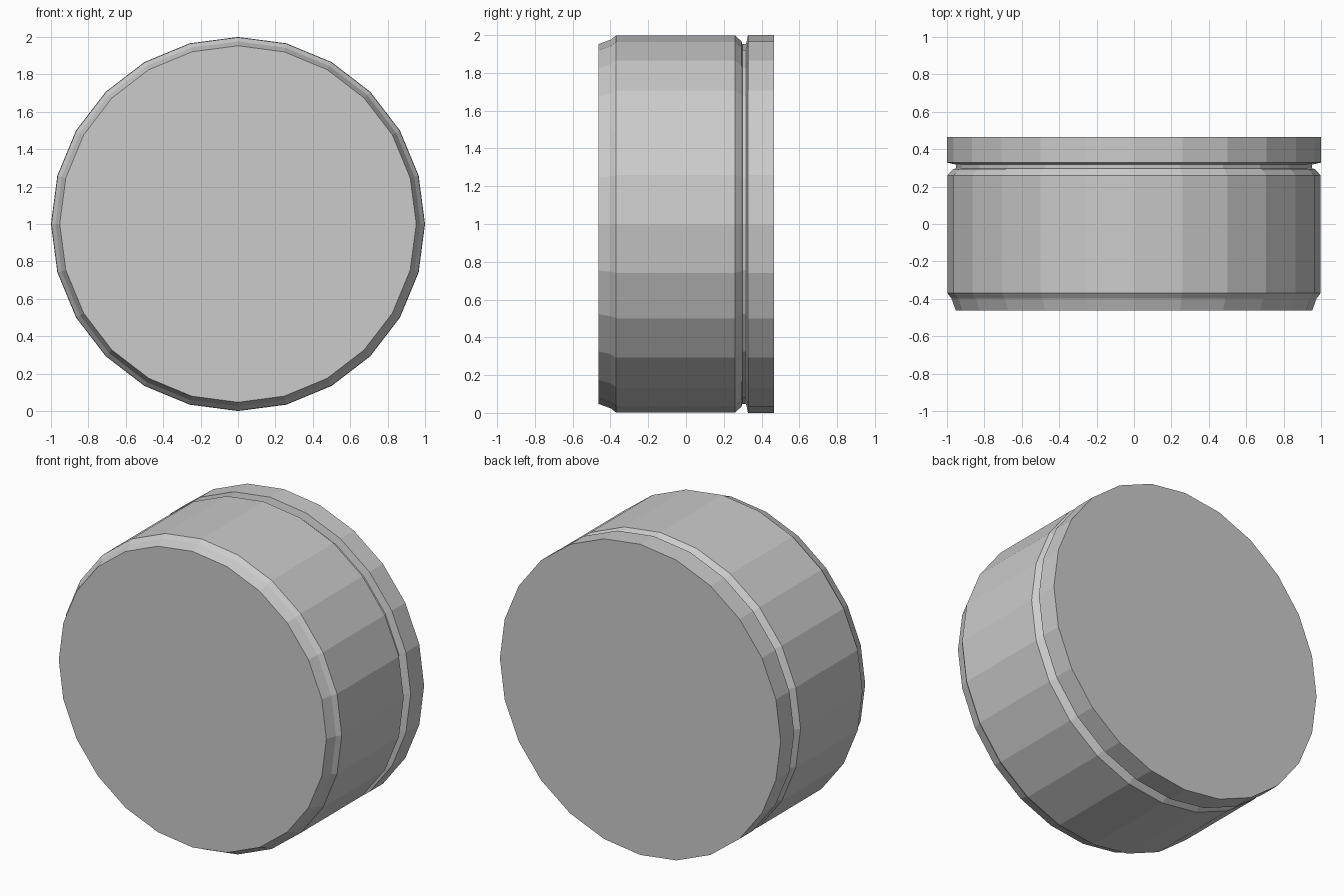
import bpy, bmesh, math

if "Cube" in bpy.data.objects:
    bpy.data.objects.remove(bpy.data.objects["Cube"])

SIDES = 24


def lathe(name, profile):
    """Closed solid turned round the y axis from (y, radius) pairs."""
    bm = bmesh.new()
    rings = []
    for y, r in profile:
        rings.append([bm.verts.new((r * math.cos(2 * math.pi * i / SIDES), y,
                                    1 + r * math.sin(2 * math.pi * i / SIDES)))
                      for i in range(SIDES)])
    for a, b in zip(rings, rings[1:]):
        for i in range(SIDES):
            j = (i + 1) % SIDES
            bm.faces.new((a[i], a[j], b[j], b[i]))
    bm.faces.new(rings[0])
    bm.faces.new(rings[-1])
    bmesh.ops.recalc_face_normals(bm, faces=bm.faces)
    mesh = bpy.data.meshes.new(name)
    bm.to_mesh(mesh)
    bm.free()
    obj = bpy.data.objects.new(name, mesh)
    bpy.context.collection.objects.link(obj)
    return obj


# One continuous drum: stepped front rim, wall, narrow groove, back lid band
lathe("drum_with_grooved_lid", [
    (-0.462, 0.953), (-0.398, 0.976), (-0.37, 0.998),
    (0.26, 0.998), (0.293, 0.968), (0.298, 0.953),
    (0.318, 0.953), (0.328, 1.0), (0.465, 1.0),
])
